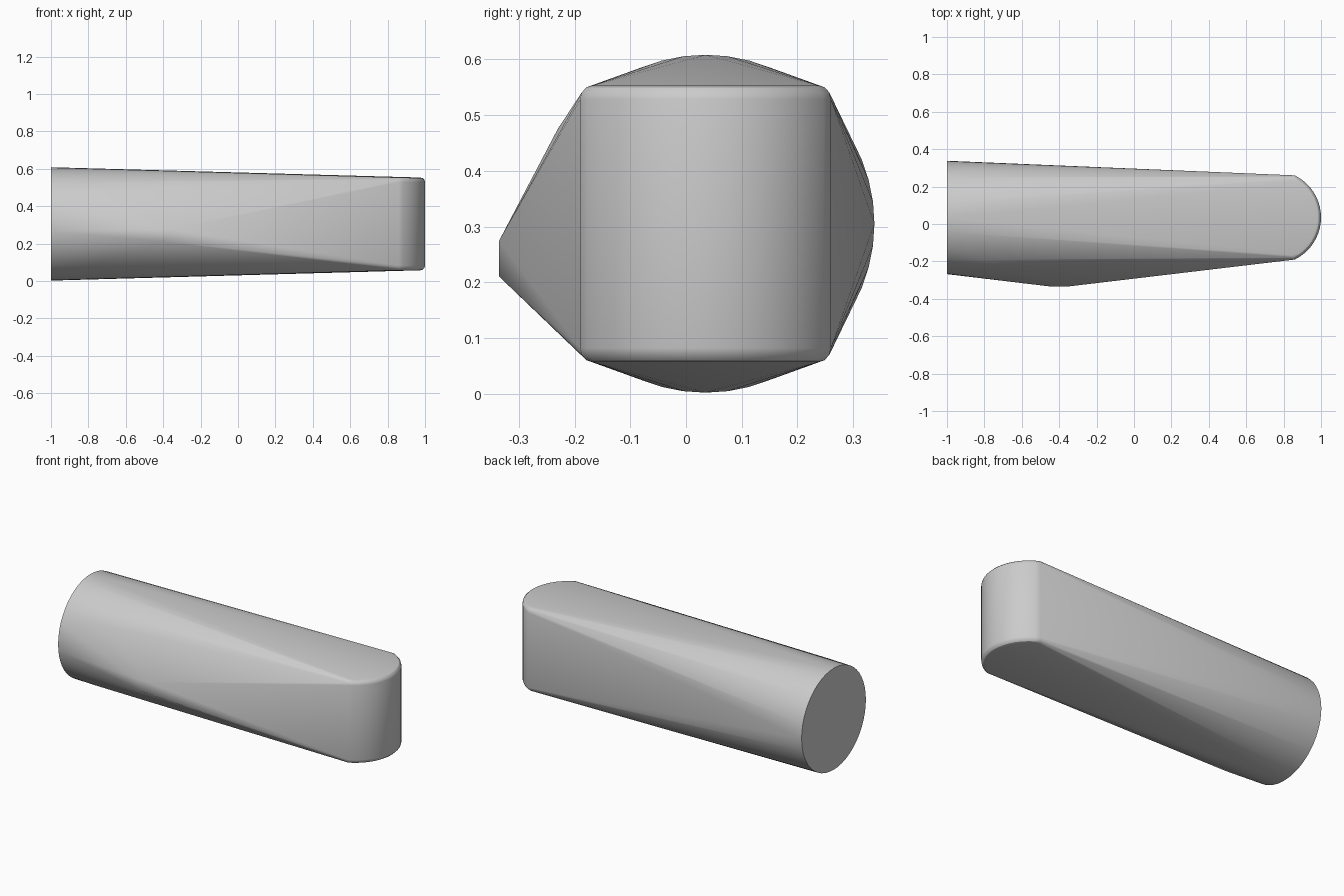
import bpy, bmesh, math
from mathutils import Vector

cube = bpy.data.objects.get("Cube")
if cube:
    bpy.data.objects.remove(cube, do_unlink=True)

MID_Y, MID_Z = 0.035, 0.305


def end_ring(x, radius, sides):
    """Round flat end of the body."""
    return [Vector((x, MID_Y + radius * math.cos(2 * math.pi * i / sides),
                    MID_Z + radius * math.sin(2 * math.pi * i / sides)))
            for i in range(sides)]


def nose_arc(inset, z, steps=20):
    """Bowed outline of the narrow end at one height."""
    radius = 0.25
    half = math.asin(0.225 / radius)
    centre_x = 1.0 - radius
    r = radius - inset
    return [Vector((centre_x + r * math.cos(a), MID_Y + r * math.sin(a), z))
            for a in (half * (2 * i / steps - 1) for i in range(steps + 1))]


points = end_ring(-1.0, 0.303, 48)

# Narrow end with softened upper and lower rims
for side in (-1, 1):
    for k in range(4):
        a = k * math.pi / 6
        inset = 0.025 * (1 - math.cos(a))
        height = 0.223 + 0.025 * math.sin(a)
        points += nose_arc(inset, MID_Z + side * height)
    # Shoulder edges along the front
    points.append(Vector((-0.79, -0.19, MID_Z + side * 0.224)))
    # Squared corners where the nose meets the sides
    for y in (-0.19, 0.26):
        points.append(Vector((0.86, y, MID_Z + side * 0.223)))

# Swelling on the front
points += [Vector(p) for p in ((-0.40, -0.335, 0.21), (-0.44, -0.335, 0.275),
                               (-0.36, -0.335, 0.275), (-0.75, -0.23, 0.475))]

# Skin the outlines into one tapered body
bm = bmesh.new()
verts = [bm.verts.new(p) for p in points]
hull = bmesh.ops.convex_hull(bm, input=verts)
unused = [v for v in bm.verts if not v.link_faces]
bmesh.ops.delete(bm, geom=unused, context='VERTS')
bmesh.ops.dissolve_limit(bm, angle_limit=math.radians(0.5),
                         verts=bm.verts[:], edges=bm.edges[:])
bmesh.ops.recalc_face_normals(bm, faces=bm.faces[:])

mesh = bpy.data.meshes.new("tapered_body")
bm.to_mesh(mesh)
bm.free()
body = bpy.data.objects.new("tapered_body", mesh)
bpy.context.collection.objects.link(body)
bpy.ops.object.select_all(action='DESELECT')
body.select_set(True)
bpy.context.view_layer.objects.active = body
bpy.ops.object.shade_smooth_by_angle(angle=math.radians(30))
